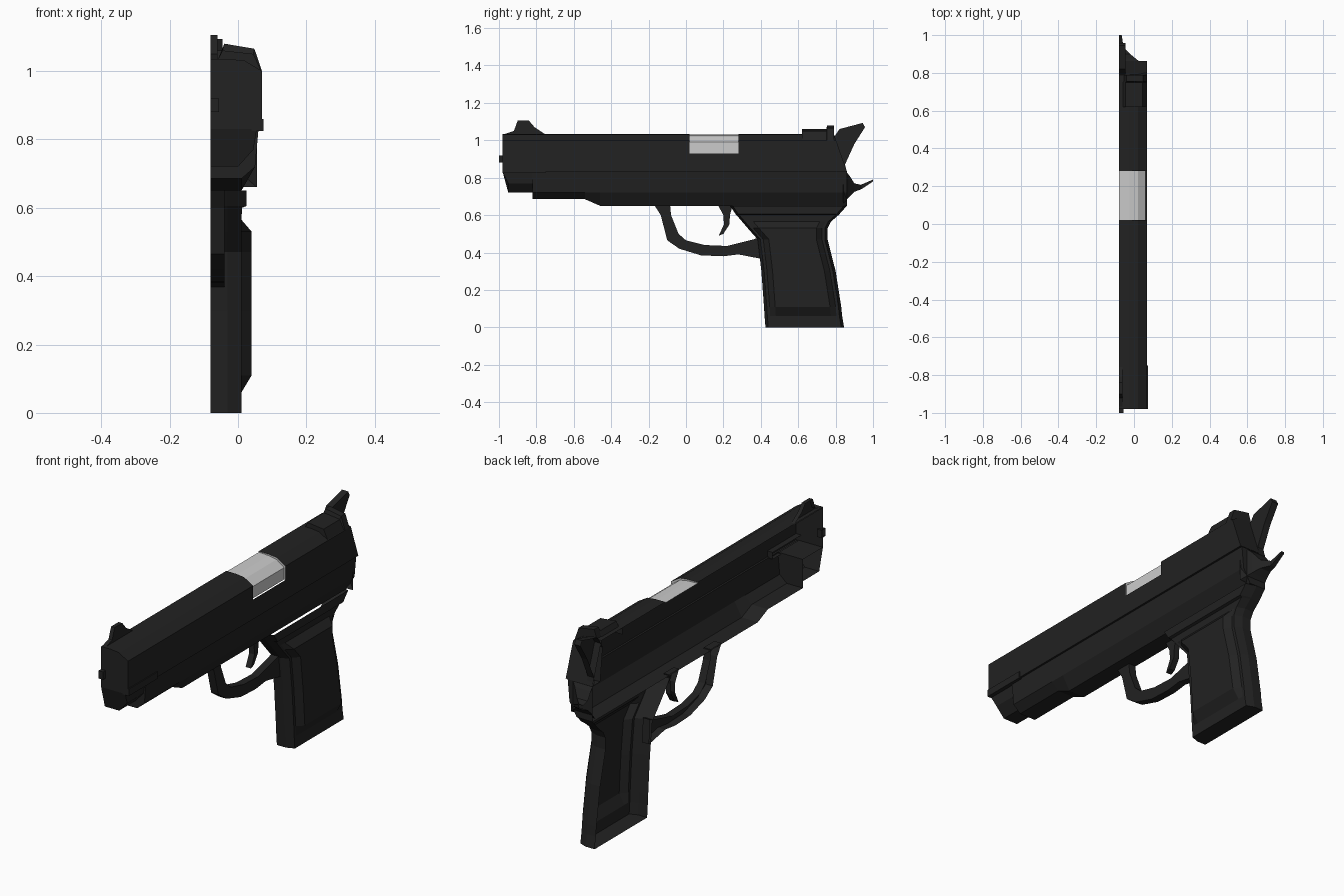
import bpy
import bmesh

cube = bpy.data.objects.get("Cube")
if cube:
    bpy.data.objects.remove(cube, do_unlink=True)

CUT = -0.08  # open plane of the half shell


def make_material(name, value):
    mat = bpy.data.materials.new(name)
    mat.use_nodes = True
    color = (value, value, value, 1)
    mat.diffuse_color = color
    mat.node_tree.nodes["Principled BSDF"].inputs["Base Color"].default_value = color
    return mat


black = make_material("gunmetal_black", 0.016)
silver = make_material("barrel_silver", 0.6)


def finish(name, bm, mat):
    bmesh.ops.recalc_face_normals(bm, faces=bm.faces)
    mesh = bpy.data.meshes.new(name)
    bm.to_mesh(mesh)
    bm.free()
    mesh.materials.append(mat)
    obj = bpy.data.objects.new(name, mesh)
    bpy.context.collection.objects.link(obj)
    return obj


def loft(name, sections, mat=black, caps=(True, True), skip=None):
    """Skin open sections; caps are closed along the cut plane."""
    bm = bmesh.new()
    rows = [[bm.verts.new(p) for p in s] for s in sections]
    for r, (a, b) in enumerate(zip(rows, rows[1:])):
        for i in range(len(a) - 1):
            if not (skip and skip(r, i)):
                bm.faces.new((a[i], a[i + 1], b[i + 1], b[i]))
    for use, row in zip(caps, (rows[0], rows[-1])):
        if use:
            ring = list(row)
            for end, at in ((row[0], 0), (row[-1], len(ring))):
                if end.co.x > CUT + 0.001:
                    corner = bm.verts.new((CUT, end.co.y, end.co.z))
                    ring.insert(0, corner) if at == 0 else ring.append(corner)
            bm.faces.new(ring)
    return finish(name, bm, mat)


def plate(name, outline, outer, inner=CUT):
    """Side outline in y, z: walls plus an outer face, open on the inside."""
    bm = bmesh.new()
    a = [bm.verts.new((inner, y, z)) for y, z in outline]
    b = [bm.verts.new((outer, y, z)) for y, z in outline]
    for i in range(len(a)):
        j = (i + 1) % len(a)
        bm.faces.new((a[i], a[j], b[j], b[i]))
    bm.faces.new(b)
    return finish(name, bm, black)


def at_y(y, section):
    return [(x, y, z) for x, z in section]


# Slide, with the ejection port left out and a slanted rear
top = [(CUT, 1.035), (-0.025, 1.035), (0.02, 1.03), (0.07, 1.0), (0.07, 0.93)]
slide = top + [(0.07, 0.83), (0.06, 0.83)]
port_y = (0.02, 0.28)
rear = [(x, 0.79 + (1.035 - z) * 0.35, z) for x, z in slide]
loft("slide", [at_y(y, slide) for y in (-0.98, *port_y)] + [rear],
     skip=lambda r, i: r == 1 and i < 4)

# Barrel seen through the port, stepped slightly below the slide
barrel = [(CUT, 1.03), (-0.025, 1.028), (0.02, 1.02), (0.062, 0.99), (0.062, 0.93)]
loft("port_barrel", [at_y(port_y[0], top), at_y(port_y[0], barrel),
                     at_y(port_y[1], barrel), at_y(port_y[1], top)],
     silver, (False, False))

# Frame with a stepped underside
frame = []
for y, low in ((-0.82, 0.685), (-0.54, 0.685), (-0.46, 0.65), (0.86, 0.65)):
    frame.append(at_y(y, [(0.06, 0.83), (0.05, 0.72), (0.01, low), (CUT, low)]))
loft("frame", frame)

# Spring housing under the muzzle
housing = [(CUT, 0.83), (0.055, 0.83), (0.045, 0.77), (0.0, 0.72), (CUT, 0.72)]
loft("spring_housing", [[(x, -0.98 if z > 0.8 else -0.95, z) for x, z in housing],
                        at_y(-0.82, housing)])
plate("slide_ledge", [(-0.98, 0.825), (-0.75, 0.825), (-0.75, 0.86), (-0.98, 0.86)],
      0.075, 0.04)
plate("muzzle_pin", [(-1, 0.88), (-0.97, 0.88), (-0.97, 0.92), (-1, 0.92)], -0.055)

# Sights
plate("front_sight", [(-0.98, 1.03), (-0.92, 1.05), (-0.9, 1.105), (-0.84, 1.105),
                      (-0.81, 1.07), (-0.75, 1.03)], -0.06)
sight = [(-0.06, 1.03), (-0.045, 1.06), (0.045, 1.05), (0.068, 1.0)]
blade = [(-0.055, 1.03), (-0.04, 1.08), (0.048, 1.065), (0.07, 1.0)]
loft("rear_sight", [at_y(0.62, sight), at_y(0.75, sight),
                    at_y(0.755, blade), at_y(0.79, blade)])

# Hammer
plate("hammer", [(0.78, 1.0), (0.82, 1.06), (0.945, 1.093), (0.957, 1.07), (0.9, 0.98),
                 (0.85, 0.87), (0.86, 0.83), (0.8, 0.83)], -0.045)

# Beavertail tang tapering to a tip
tang = []
for y, x, high, low in ((0.84, 0.055, 0.85, 0.66), (0.875, 0.01, 0.81, 0.7),
                        (0.9, -0.02, 0.77, 0.725), (0.935, -0.055, 0.762, 0.737),
                        (1.0, -0.065, 0.79, 0.78)):
    tang.append(at_y(y, [(CUT, high), (x, high), (x, low), (CUT, low)]))
loft("beavertail", tang, caps=(False, True))

# Grip, with a raised side panel blended into the neck
# stations: height, front, back, side, panel
grip = []
for z, f, b, x, p in ((0, 0.425, 0.845, 0.01, 0.01), (0.06, 0.42, 0.835, 0.01, 0.01),
                      (0.11, 0.417, 0.83, 0.01, 0.04), (0.3, 0.403, 0.8, 0.01, 0.04),
                      (0.47, 0.383, 0.757, 0.01, 0.04), (0.53, 0.33, 0.757, 0.01, 0.04),
                      (0.565, 0.3, 0.775, 0.01, 0.01), (0.6, 0.27, 0.815, 0.012, 0.012),
                      (0.605, 0.265, 0.82, 0.025, 0.025), (0.65, 0.235, 0.86, 0.025, 0.025)):
    half = [(CUT, 0), (-0.03, 0), (x, 0.015), (x, 0.03), (p, 0.06)]
    grip.append([(q, f + d, z) for q, d in half]
                + [(q, b - d, z) for q, d in reversed(half)])
loft("grip", grip, caps=(True, False))

# Trigger guard and trigger
guard_outer = [(-0.17, 0.655), (-0.135, 0.6), (-0.1, 0.465), (-0.035, 0.42),
               (0.08, 0.385), (0.2, 0.38), (0.28, 0.39), (0.41, 0.365)]
guard_inner = [(0.4, 0.485), (0.36, 0.47), (0.22, 0.435), (0.1, 0.44), (0.0, 0.465),
               (-0.04, 0.5), (-0.08, 0.6), (-0.085, 0.655)]
plate("trigger_guard", guard_outer + guard_inner, -0.04)
plate("trigger", [(0.17, 0.655), (0.2, 0.6), (0.203, 0.55), (0.175, 0.49), (0.2, 0.5),
                  (0.232, 0.55), (0.235, 0.6), (0.25, 0.655)], -0.05)
